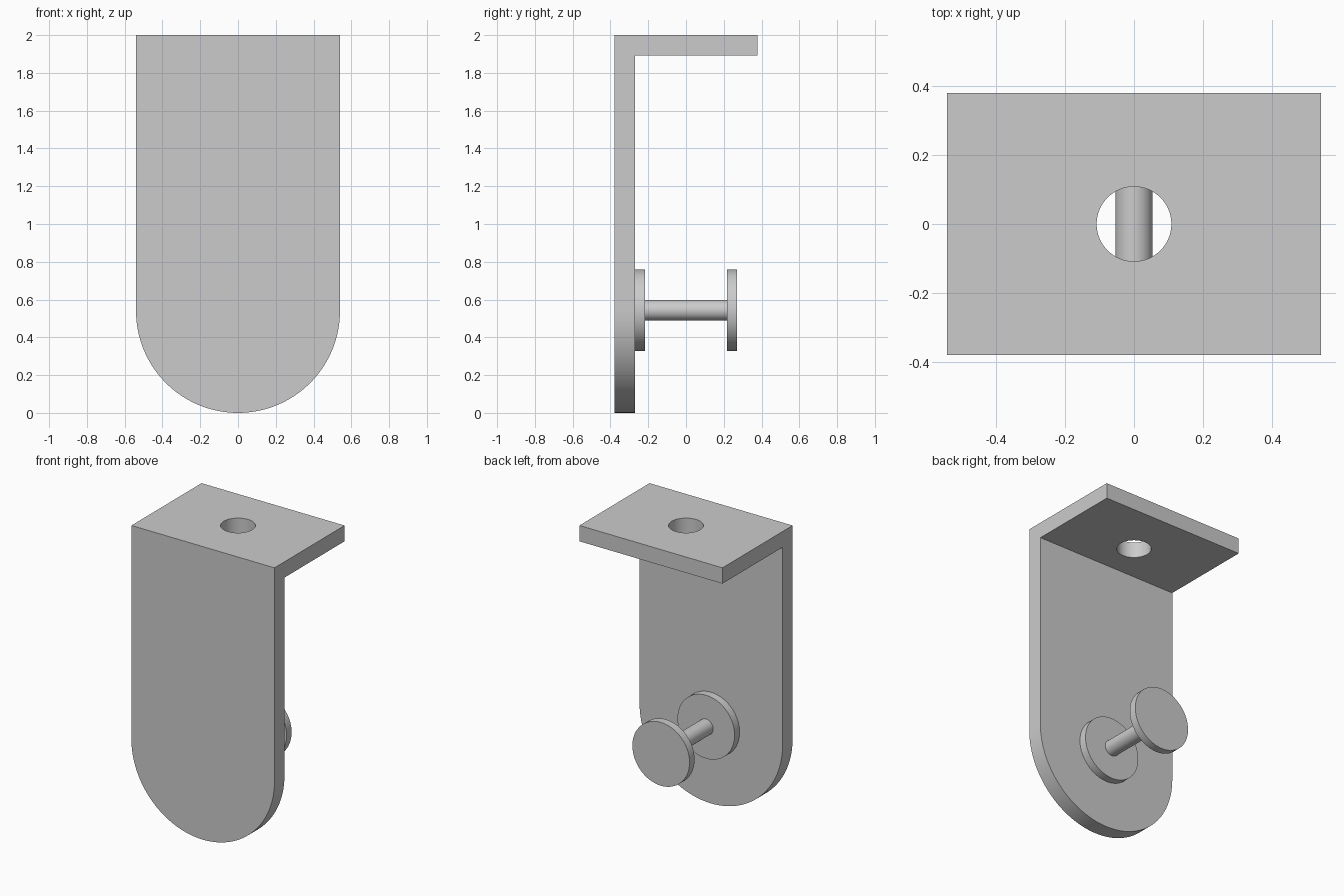
import bpy, bmesh
from math import pi, sin, cos
from mathutils import Vector

cube = bpy.data.objects.get("Cube")
if cube:
    bpy.data.objects.remove(cube, do_unlink=True)

W, D, H, T = 0.54, 0.378, 2.0, 0.108   # half width, half depth, height, sheet thickness
PIN_Z = 0.543

steel = bpy.data.materials.new("grey_steel")
steel.use_nodes = True
steel.diffuse_color = (0.6, 0.6, 0.6, 1)
steel.node_tree.nodes["Principled BSDF"].inputs["Base Color"].default_value = (0.6, 0.6, 0.6, 1)


def prism(name, points, depth):
    """Extrude a closed outline of 3D points along a vector."""
    bm = bmesh.new()
    face = bm.faces.new([bm.verts.new(p) for p in points])
    ext = bmesh.ops.extrude_face_region(bm, geom=[face])
    moved = [v for v in ext["geom"] if isinstance(v, bmesh.types.BMVert)]
    bmesh.ops.translate(bm, verts=moved, vec=Vector(depth))
    bmesh.ops.recalc_face_normals(bm, faces=bm.faces)
    mesh = bpy.data.meshes.new(name)
    bm.to_mesh(mesh)
    bm.free()
    mesh.materials.append(steel)
    obj = bpy.data.objects.new(name, mesh)
    bpy.context.collection.objects.link(obj)
    return obj


def smooth(obj):
    bpy.ops.object.select_all(action='DESELECT')
    obj.select_set(True)
    bpy.context.view_layer.objects.active = obj
    bpy.ops.object.shade_smooth_by_angle(angle=pi / 6)


def cut(obj, cutter, operation):
    bpy.context.view_layer.objects.active = obj
    mod = obj.modifiers.new(operation, 'BOOLEAN')
    mod.operation, mod.object, mod.solver = operation, cutter, 'EXACT'
    bpy.ops.object.modifier_apply(modifier=mod.name)
    bpy.data.objects.remove(cutter, do_unlink=True)


def circle(radius, n=64):
    return [(radius * cos(2 * pi * i / n), radius * sin(2 * pi * i / n)) for i in range(n)]


# Bracket: L-shaped sheet, trimmed to a round lower end, with a screw hole
ell = [(-D, -T), (-D, H), (D, H), (D, H - T), (T - D, H - T), (T - D, -T)]
bracket = prism("bracket", [(-W - T, y, z) for y, z in ell], (2 * (W + T), 0, 0))
arc = [(-W * cos(pi * i / 64), W - W * sin(pi * i / 64)) for i in range(65)]
outline = arc + [(W, H + T), (-W, H + T)]
cut(bracket, prism("outline_cutter", [(x, -1, z) for x, z in outline], (0, 2, 0)), 'INTERSECT')
hole = prism("hole_cutter", [(x, y, H - 2 * T) for x, y in circle(T)], (0, 0, 3 * T))
cut(bracket, hole, 'DIFFERENCE')
smooth(bracket)

# Hook pin: base disc, shaft and end disc along y
for name, radius, y0, y1 in (("pin_base", 2 * T, T - D, -0.216),
                             ("pin_shaft", T / 2, -0.216, 0.216),
                             ("pin_end_disc", 2 * T, 0.216, 0.27)):
    part = prism(name, [(x, y0, PIN_Z + z) for x, z in circle(radius)], (0, y1 - y0, 0))
    smooth(part)
